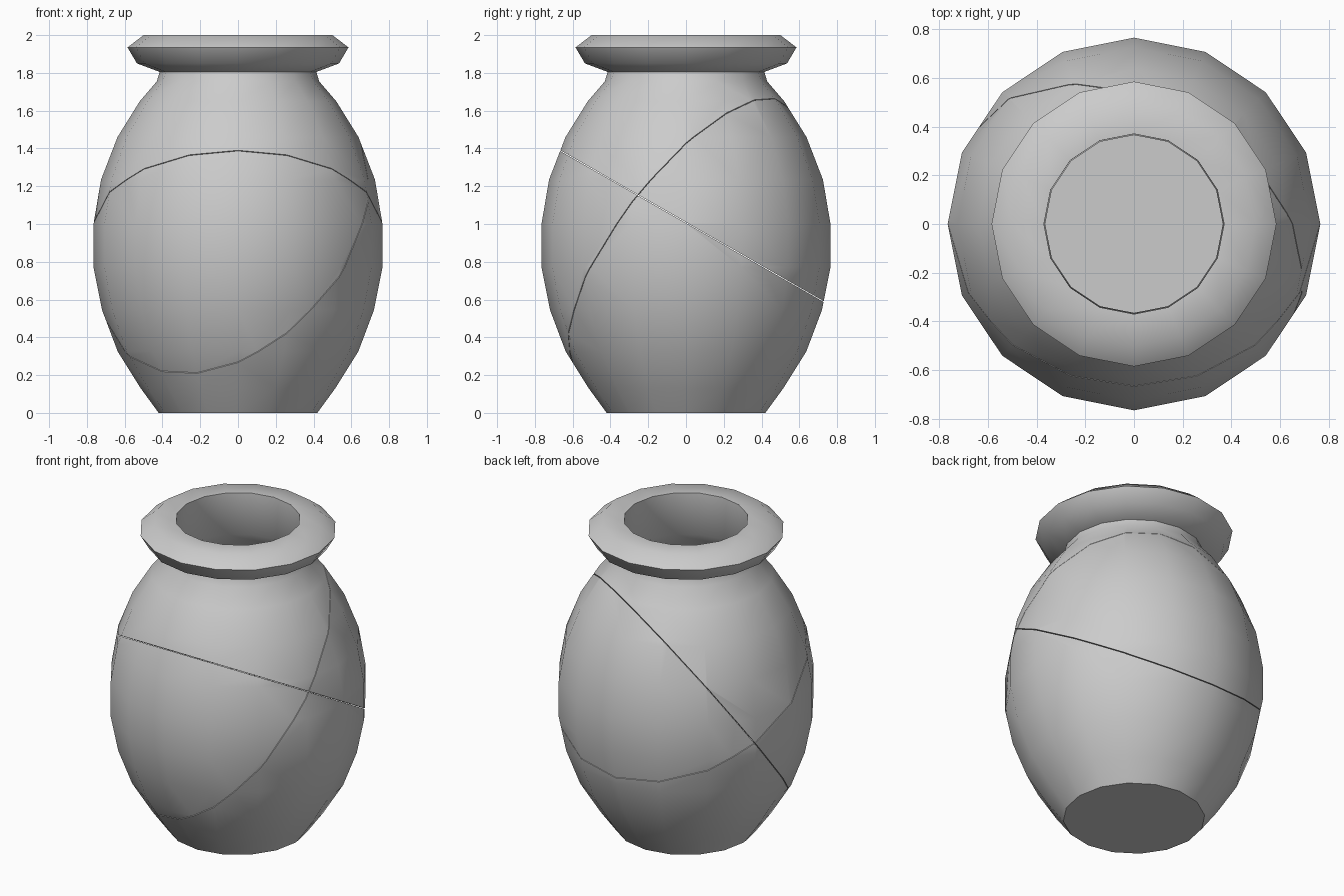
import bpy, bmesh, math
from mathutils import Vector

cube = bpy.data.objects.get("Cube")
if cube:
    bpy.data.objects.remove(cube, do_unlink=True)

SIDES = 16
GAP = 0.002  # half the width of each hairline crack

clay = bpy.data.materials.new("grey_clay")
clay.use_nodes = True
clay.diffuse_color = (0.6, 0.6, 0.6, 1)
clay.node_tree.nodes["Principled BSDF"].inputs["Base Color"].default_value = (0.6, 0.6, 0.6, 1)

# Closed section of the hollow pot: (radius, height), outside then inside
PROFILE = [
    (0.42, 0), (0.515, 0.13), (0.637, 0.325), (0.72, 0.545), (0.765, 0.77),
    (0.765, 1.0), (0.725, 1.235), (0.638, 1.46), (0.52, 1.65), (0.43, 1.755),
    (0.415, 1.805), (0.535, 1.85), (0.585, 1.935), (0.50, 2.0),
    (0.37, 2.0), (0.365, 1.73), (0.47, 1.62), (0.59, 1.43), (0.675, 1.22),
    (0.715, 1.0), (0.715, 0.77), (0.67, 0.56), (0.59, 0.35), (0.40, 0.05),
]


def lathe(bm):
    """Sweep the section round z and close the base and the inner floor."""
    rings = []
    for r, z in PROFILE:
        rings.append([bm.verts.new((r * math.cos(a), r * math.sin(a), z))
                      for a in (2 * math.pi * i / SIDES for i in range(SIDES))])
    for low, high in zip(rings, rings[1:]):
        for i in range(SIDES):
            j = (i + 1) % SIDES
            bm.faces.new((low[i], low[j], high[j], high[i]))
    bm.faces.new(rings[0][::-1])
    bm.faces.new(rings[-1])
    bmesh.ops.recalc_face_normals(bm, faces=bm.faces[:])


def keep_side(bm, point, normal, side):
    """Keep one side of a crack plane and cap the broken wall."""
    n = normal * side
    bmesh.ops.bisect_plane(
        bm, geom=bm.verts[:] + bm.edges[:] + bm.faces[:], dist=1e-5,
        plane_co=point + n * GAP, plane_no=n, clear_inner=True)
    rim = [e for e in bm.edges if e.is_boundary]
    bmesh.ops.triangle_fill(bm, edges=rim, use_beauty=True, normal=-n)
    bmesh.ops.recalc_face_normals(bm, faces=bm.faces[:])


# Crack planes: z = a*x + b*y + c
def plane(a, b, c):
    return Vector((0, 0, c)), Vector((-a, -b, 1)).normalized()


tilted_crack = plane(0, -0.573, 1.007)
steep_crack = plane(0.693, 1.177, 0.976)

# Four fitted shards of the pot
for name, s1, s2 in (("neck_shard", 1, 1), ("back_shard", 1, -1),
                     ("front_shard", -1, 1), ("base_shard", -1, -1)):
    bm = bmesh.new()
    lathe(bm)
    keep_side(bm, *tilted_crack, s1)
    keep_side(bm, *steep_crack, s2)
    mesh = bpy.data.meshes.new(name)
    bm.to_mesh(mesh)
    bm.free()
    mesh.materials.append(clay)
    obj = bpy.data.objects.new(name, mesh)
    bpy.context.collection.objects.link(obj)
    bpy.ops.object.select_all(action="DESELECT")
    obj.select_set(True)
    bpy.context.view_layer.objects.active = obj
    bpy.ops.object.shade_smooth_by_angle(angle=math.radians(48))
